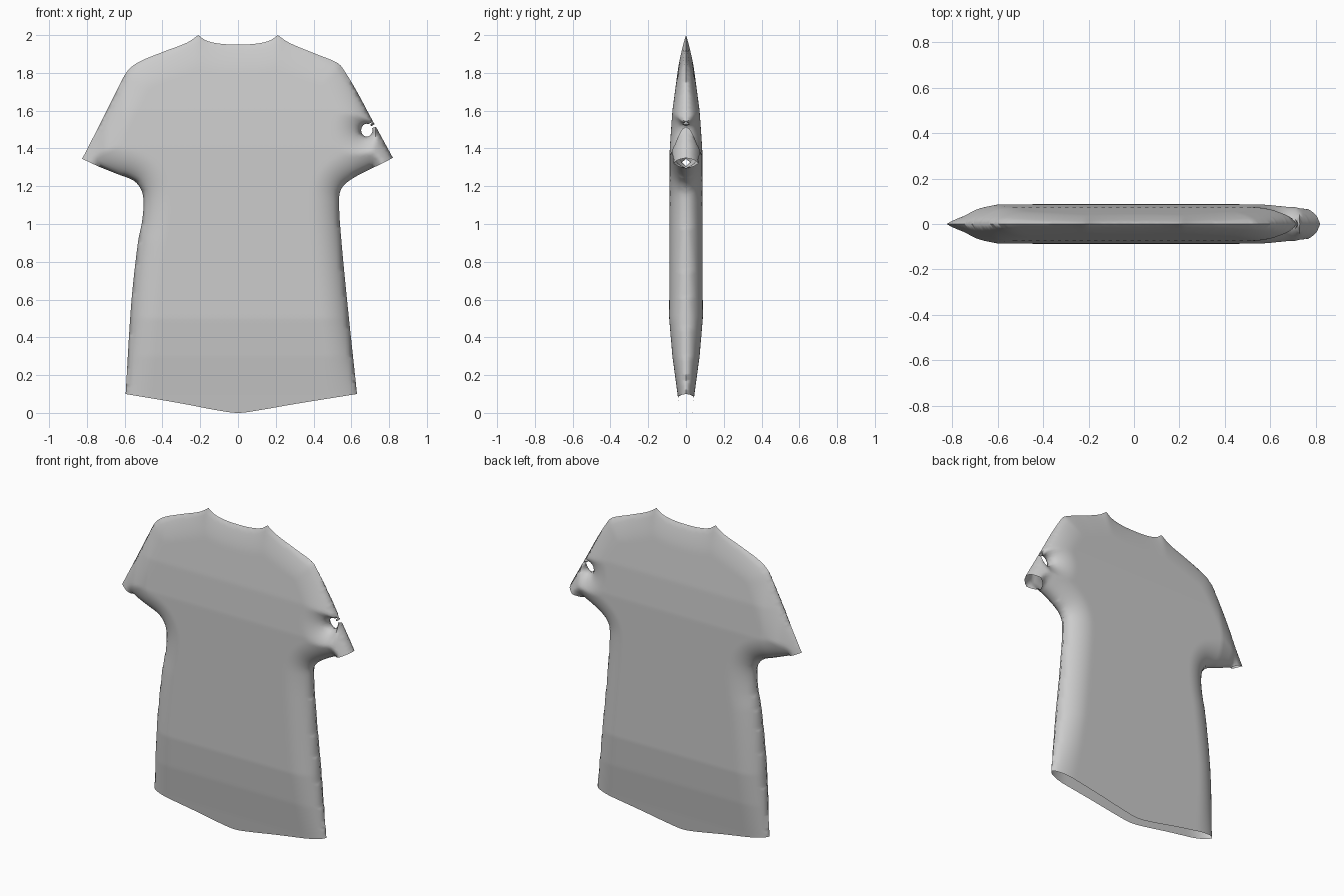
import bpy, bmesh, math
from mathutils import Vector
from mathutils.kdtree import KDTree
from mathutils.geometry import delaunay_2d_cdt

if "Cube" in bpy.data.objects:
    bpy.data.objects.remove(bpy.data.objects["Cube"])

STEP = 0.016

# Silhouette runs (x, z), clockwise; "open" runs are the cuffs and hem
RUNS = [
    ("seam", [(-.21, 2), (-.17, 1.972), (-.1, 1.955), (0, 1.95), (.1, 1.955), (.17, 1.972), (.21, 2)]),
    ("seam", [(.21, 2), (.27, 1.96), (.4, 1.905), (.53, 1.85), (.57, 1.80), (.63, 1.70),
              (.70, 1.57), (.76, 1.46), (.82, 1.35)]),
    ("open", [(.82, 1.35), (.765, 1.322), (.71, 1.295)]),
    ("seam", [(.71, 1.295), (.63, 1.255), (.565, 1.21), (.54, 1.17), (.535, 1.12), (.54, 1.0),
              (.572, .65), (.63, .1)]),
    ("open", [(.63, .1), (.3, .047), (.1, .012), (0, 0), (-.1, .012), (-.3, .05), (-.595, .1)]),
    ("seam", [(-.595, .1), (-.565, .58), (-.53, .9), (-.507, 1.02), (-.5, 1.12), (-.512, 1.18),
              (-.55, 1.228), (-.64, 1.265), (-.74, 1.305)]),
    ("open", [(-.74, 1.305), (-.78, 1.324), (-.825, 1.345)]),
    ("seam", [(-.825, 1.345), (-.72, 1.55), (-.63, 1.73), (-.585, 1.81), (-.53, 1.855),
              (-.4, 1.91), (-.27, 1.96), (-.21, 2)]),
]


def lerp_table(v, table):
    if v <= table[0][0]:
        return table[0][1]
    for (a, fa), (b, fb) in zip(table, table[1:]):
        if v <= b:
            return fa + (fb - fa) * (v - a) / (b - a)
    return table[-1][1]


def smooth_run(pts):
    """Cubic Hermite curve through the points, evenly sampled."""
    p = [Vector(q) for q in pts]
    out = []
    for i in range(len(p) - 1):
        a, b = p[i], p[i + 1]
        length = (b - a).length
        da = (b - p[i - 1]).normalized() if i else (b - a).normalized()
        db = (p[i + 2] - a).normalized() if i + 2 < len(p) else (b - a).normalized()
        n = max(2, round(length / STEP))
        for k in range(n):
            t = k / n
            out.append(a * (2*t**3 - 3*t*t + 1) + da * length * (t**3 - 2*t*t + t)
                       + b * (3*t*t - 2*t**3) + db * length * (t**3 - t*t))
    out.append(p[-1])
    return out


def inside(x, z, loop):
    hit = False
    for a, b in zip(loop, loop[1:] + loop[:1]):
        if (a.y > z) != (b.y > z) and x < a.x + (b.x - a.x) * (z - a.y) / (b.y - a.y):
            hit = not hit
    return hit


def tree(points):
    kd = KDTree(len(points))
    for i, q in enumerate(points):
        kd.insert((q.x, q.y, 0), i)
    kd.balance()
    return kd


# Outline, plus the small hole in the right sleeve
outline, seam = [], []
for kind, pts in RUNS:
    run = smooth_run(pts)
    outline += run[:-1]
    if kind == "seam":
        for a, b in zip(run, run[1:]):
            seam += [a.lerp(b, k / 6) for k in range(6)]
        seam.append(run[-1])
hole = [Vector((.682 + .03 * math.cos(k * math.pi / 10), 1.497 + .034 * math.sin(k * math.pi / 10)))
        for k in range(20)]
for a, b in zip(hole, hole[1:] + hole[:1]):
    seam += [a.lerp(b, k / 6) for k in range(6)]
seam_tree, edge_tree = tree(seam), tree(outline + hole)

# Fill the silhouette with an even triangulation
pts = outline + hole
n, h = len(outline), len(hole)
edges = [(i, (i + 1) % n) for i in range(n)] + [(n + i, n + (i + 1) % h) for i in range(h)]
for i in range(int(1.7 / STEP)):
    for j in range(int(2 / STEP)):
        x, z = -.84 + i * STEP, j * STEP + (i % 2) * STEP / 2
        if edge_tree.find((x, z, 0))[2] > STEP * .6 and inside(x, z, outline) and not inside(x, z, hole):
            pts.append(Vector((x, z)))
verts2d, _, tris = delaunay_2d_cdt(pts, edges, [], 0, 1e-6)[:3]

THICK = [(0, .033), (.1, .045), (.3, .072), (.5, .089), (1.4, .086), (1.6, .072),
         (1.75, .052), (1.85, .038), (1.95, .024), (2, .015)]
LEFT_SLEEVE = [(-.82, .2), (-.75, .55), (-.7, .8), (-.6, 1)]


def puff(q):
    """Half thickness of the garment, closing to zero at seams."""
    d = seam_tree.find((q.x, q.y, 0))[2]
    if d < 1e-4:
        return 0
    t = min(1, d / .15)
    return lerp_table(q.y, THICK) * lerp_table(q.x, LEFT_SLEEVE) * (t * (2 - t)) ** .6


# Front and back panels, welded along the seams
bm = bmesh.new()
depth = [puff(q) for q in verts2d]
for side in (-1, 1):
    vs = [bm.verts.new((q.x, side * y, q.y)) for q, y in zip(verts2d, depth)]
    for f in tris:
        c = sum((verts2d[i] for i in f), Vector((0, 0))) / 3
        if inside(c.x, c.y, outline) and not inside(c.x, c.y, hole):
            if all(depth[i] == 0 for i in f):
                continue
            bm.faces.new([vs[i] for i in (f if side < 0 else f[::-1])])
bmesh.ops.delete(bm, geom=[v for v in bm.verts if not v.link_faces], context='VERTS')
bmesh.ops.remove_doubles(bm, verts=bm.verts, dist=1e-4)
mesh = bpy.data.meshes.new("shirt")
bm.to_mesh(mesh)
bm.free()
shirt = bpy.data.objects.new("shirt", mesh)
bpy.context.collection.objects.link(shirt)
bpy.context.view_layer.objects.active = shirt
shirt.select_set(True)
bpy.ops.object.shade_smooth_by_angle(angle=math.radians(70))
